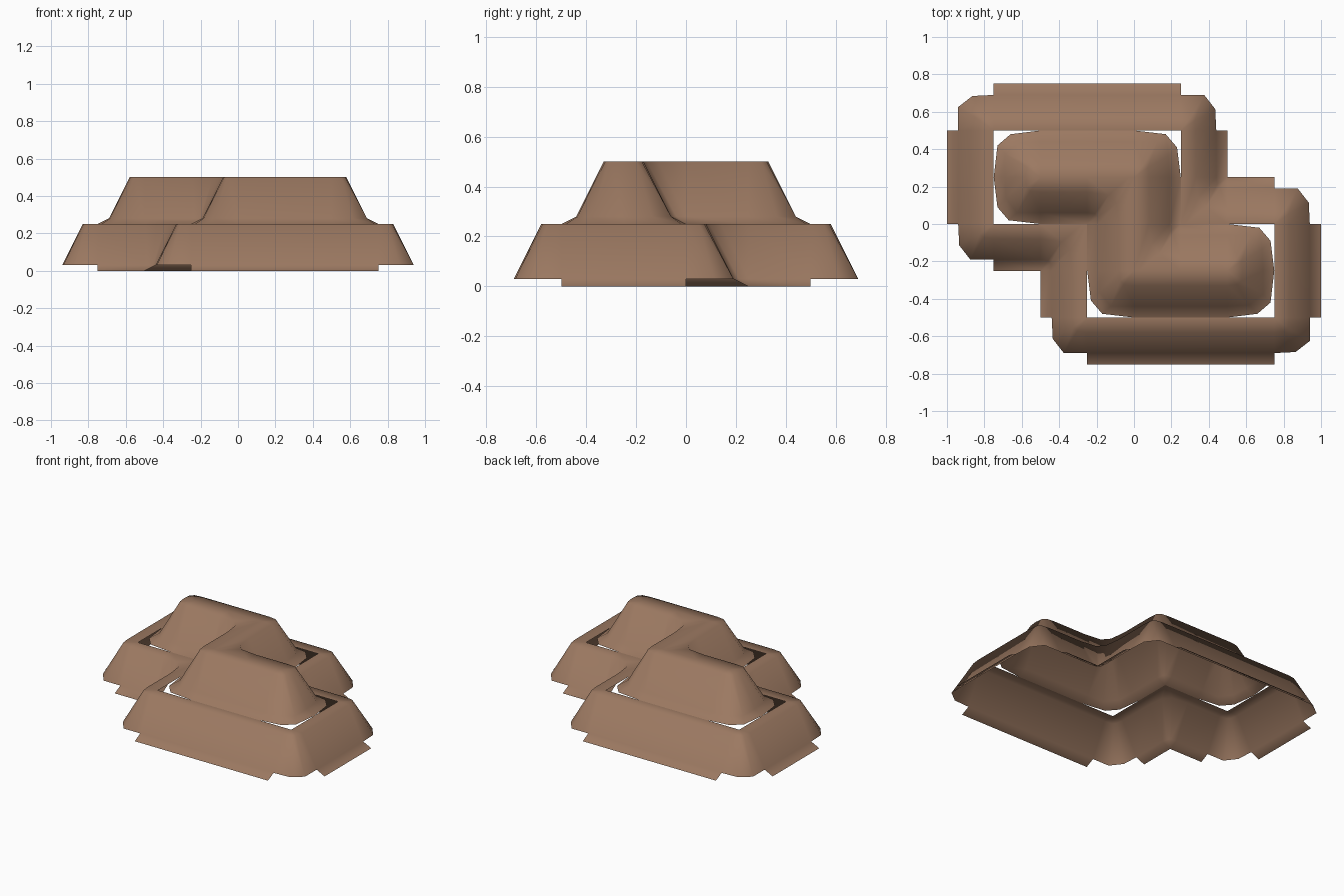
import bpy
import bmesh
from math import pi
from mathutils import Matrix, Vector

if "Cube" in bpy.data.objects:
    bpy.data.objects.remove(bpy.data.objects["Cube"], do_unlink=True)

TILE = 0.25
# Wall section: distance out from the inner edge, height
SECTION = [(0, 0.25), (0.08, 0.25), (0.19, 0.03), (0.25, 0)]
ROUND = [(1, 0), (0.92, 0.64), (0.68, 0.92), (0, 1)]
BLUNT = [(1, 0), (0.97, 0.6), (0.66, 1), (0, 1)]
SQUARE = [(1, 0), (1, 1), (0.9, 1), (0, 1)]

brown = bpy.data.materials.new("earth_brown")
brown.use_nodes = True
colour = (0.33, 0.19, 0.12, 1)
brown.diffuse_color = colour
shader = brown.node_tree.nodes["Principled BSDF"]
shader.inputs["Base Color"].default_value = colour
shader.inputs["Roughness"].default_value = 0.9


def straight_rings(length):
    return [[(r, 0, z), (r, length, z)] for r, z in SECTION]


def outer_rings(cut_base):
    rows = SECTION[:-1] if cut_base else SECTION
    rings = []
    for r, z in rows:
        arc = BLUNT if r == 0.19 else ROUND
        rings.append([(r * x, r * y, z) for x, y in arc])
    return rings


def inner_rings():
    rings = []
    for r, z in reversed(SECTION):
        s = TILE - r
        arc = SQUARE if r == 0 else ROUND
        rings.append([(s * x, s * y, z) for x, y in arc])
    return rings


def add_piece(bm, rings, place):
    """Skin neighbouring rings with quads."""
    rows = [[bm.verts.new(place @ Vector(p)) for p in ring] for ring in rings]
    for a, b in zip(rows, rows[1:]):
        for j in range(len(a) - 1):
            bm.faces.new((a[j], b[j], b[j + 1], a[j + 1]))


def build_tier(name, base, cut_base, straights, corners, notch):
    bm = bmesh.new()
    pieces = [(straight_rings(n), x, y, q) for x, y, q, n in straights]
    pieces += [(outer_rings(cut_base), x, y, q) for x, y, q in corners]
    pieces.append((inner_rings(), notch[0], notch[1], 2))
    # The two lobes are half a turn apart
    for half in (0, pi):
        for rings, x, y, q in pieces:
            place = (Matrix.Rotation(half, 4, "Z")
                     @ Matrix.Translation((x, y, base))
                     @ Matrix.Rotation(q * pi / 2, 4, "Z"))
            add_piece(bm, rings, place)
    bmesh.ops.remove_doubles(bm, verts=bm.verts, dist=0.0005)
    for face in bm.faces:
        face.smooth = True
    mesh = bpy.data.meshes.new(name)
    bm.to_mesh(mesh)
    bm.free()
    mesh.materials.append(brown)
    obj = bpy.data.objects.new(name, mesh)
    bpy.context.collection.objects.link(obj)


# Straights: x, y, quarter turns, length.  Corners: x, y, quarter turns.
build_tier(
    "lower_cliff", 0, True,
    [(-0.25, -0.5, -1, 1), (0.75, -0.5, 0, 0.5),
     (0.75, 0, 1, TILE), (-0.25, -0.25, 2, TILE)],
    [(0.75, 0, 0), (0.75, -0.5, -1), (-0.25, -0.5, 2)],
    (0.5, 0.25))

build_tier(
    "upper_cliff", 0.25, False,
    [(0, -0.25, -1, 0.5), (0.5, -0.25, 1, TILE), (0, 0, 2, TILE)],
    [(0.5, -0.25, 0), (0.5, -0.25, -1), (0, -0.25, 2)],
    (0.25, 0))
